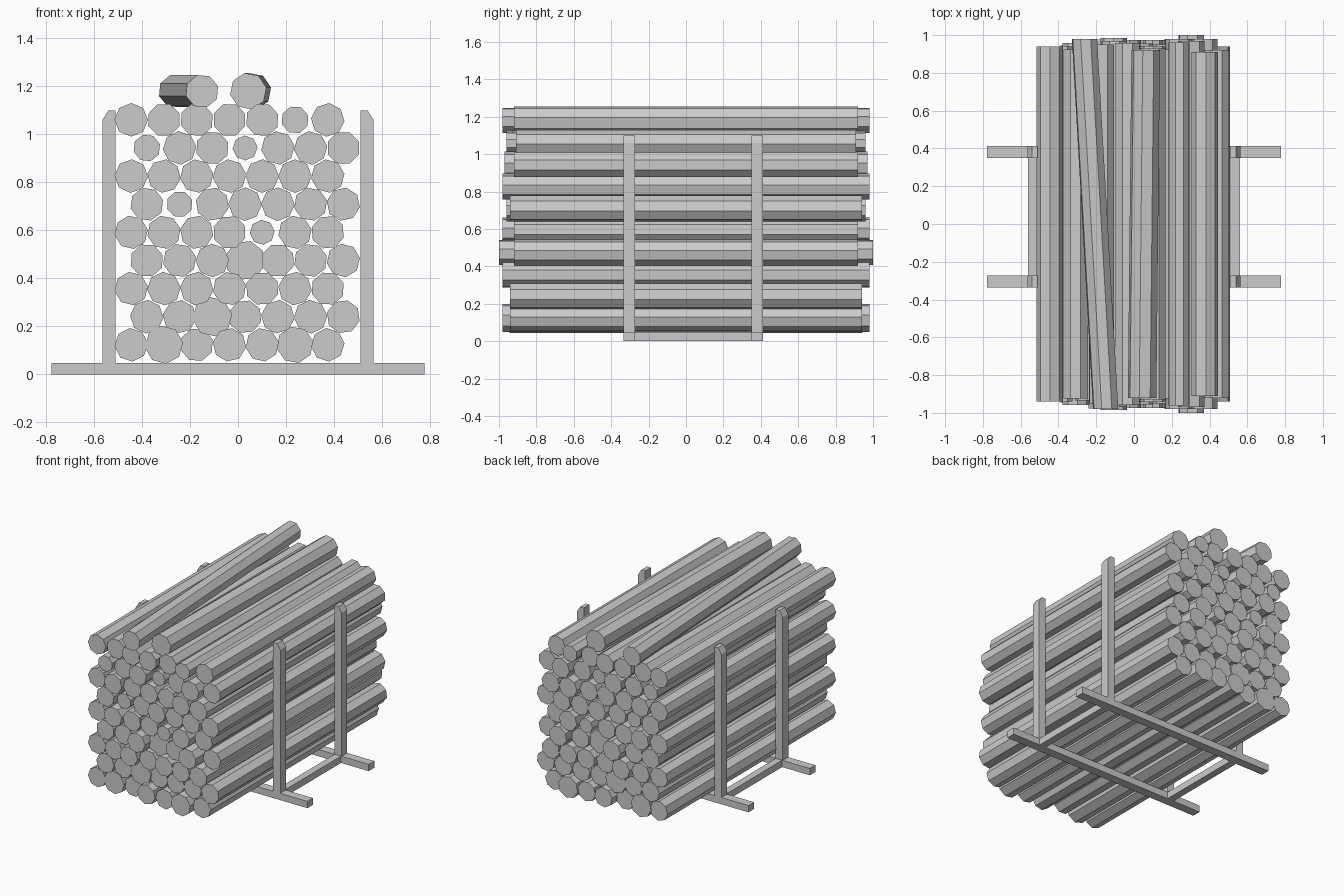
import bpy
import bmesh
import math
import random
from mathutils import Vector

random.seed(4)
cube = bpy.data.objects.get("Cube")
if cube:
    bpy.data.objects.remove(cube, do_unlink=True)

grey = bpy.data.materials.new("plain grey")
grey.use_nodes = True
tone = (0.6, 0.6, 0.6, 1)
grey.diffuse_color = tone
grey.node_tree.nodes["Principled BSDF"].inputs["Base Color"].default_value = tone


def finish(name, bm):
    bmesh.ops.recalc_face_normals(bm, faces=bm.faces)
    mesh = bpy.data.meshes.new(name)
    bm.to_mesh(mesh)
    bm.free()
    mesh.materials.append(grey)
    obj = bpy.data.objects.new(name, mesh)
    bpy.context.collection.objects.link(obj)
    return obj


def prism(name, outline, shift):
    """Extrude a closed outline along a vector."""
    bm = bmesh.new()
    face = bm.faces.new([bm.verts.new(p) for p in outline])
    made = bmesh.ops.extrude_face_region(bm, geom=[face], use_keep_orig=True)
    verts = [g for g in made["geom"] if isinstance(g, bmesh.types.BMVert)]
    bmesh.ops.translate(bm, verts=verts, vec=shift)
    return finish(name, bm)


def bar(name, x0, x1, y0, y1, z0, z1):
    outline = [(x0, y0, z0), (x1, y0, z0), (x1, y0, z1), (x0, y0, z1)]
    return prism(name, outline, Vector((0, y1 - y0, 0)))


def log(name, front, back, radius, turn):
    """Eight-sided log whose ends stay square to the y axis."""
    outline = []
    for i in range(8):
        a = turn + i * math.tau / 8
        outline.append(front + Vector((radius * math.cos(a), 0, radius * math.sin(a))))
    return prism(name, outline, back - front)


# Rack: two cross beams, four chamfered posts, two side rails
BEAM = 0.048
INNER, OUTER = 0.51, 0.565
near, far, depth = -0.335, 0.35, 0.062
for place, y in (("front", near), ("back", far)):
    bar(place + "_beam", -0.777, 0.777, y, y + depth, 0, BEAM)
    for side, s in (("left", 1), ("right", -1)):
        profile = [(INNER, BEAM), (OUTER, BEAM), (OUTER, 1.06), (0.54, 1.1), (INNER, 1.1)]
        prism(f"{place}_{side}_post", [(s * x, y, z) for x, z in profile],
              Vector((0, depth, 0)))
for side, s in (("left", 1), ("right", -1)):
    bar(side + "_rail", s * INNER, s * 0.56, near + depth, far, 0, BEAM)

# Stacked logs: staggered rows, with the odd thick or thin one
sizes = {(0, 1): 0.08, (0, 5): 0.077, (1, 2): 0.083, (3, 3): 0.084, (4, 4): 0.052,
         (5, 1): 0.055, (7, 0): 0.057, (7, 3): 0.052, (8, 5): 0.058}
longest = [0.98, 0.94, 0.98, 1.0, 0.98, 0.96, 0.98, 0.97, 0.96]
right_end = [0.94, 0.94, 0.98, 0.92, 0.92, 0.94, 0.98, 0.92, 0.91]
for row in range(9):
    start = -0.38 if row % 2 else -0.445
    for i in range(7):
        x = start + i * 0.1365
        z = 0.123 + row * 0.1172
        half = random.uniform(0.92, longest[row])
        if i == 5:
            half = longest[row]
        elif i == 6:
            half = right_end[row]
        elif i == 0:
            half = 0.94
        log(f"log_row{row + 1}_{i + 1}", Vector((x, -half, z)), Vector((x, half, z)),
            sizes.get((row, i), 0.07), random.uniform(0, math.pi / 4))

# Loose logs lying askew on top
log("top_log_right", Vector((-0.15, -0.98, 1.18)), Vector((-0.262, 0.98, 1.18)), 0.07, 0.3)
log("top_log_left", Vector((0.043, -0.92, 1.18)), Vector((0.062, 0.92, 1.18)), 0.077, 0.2)
